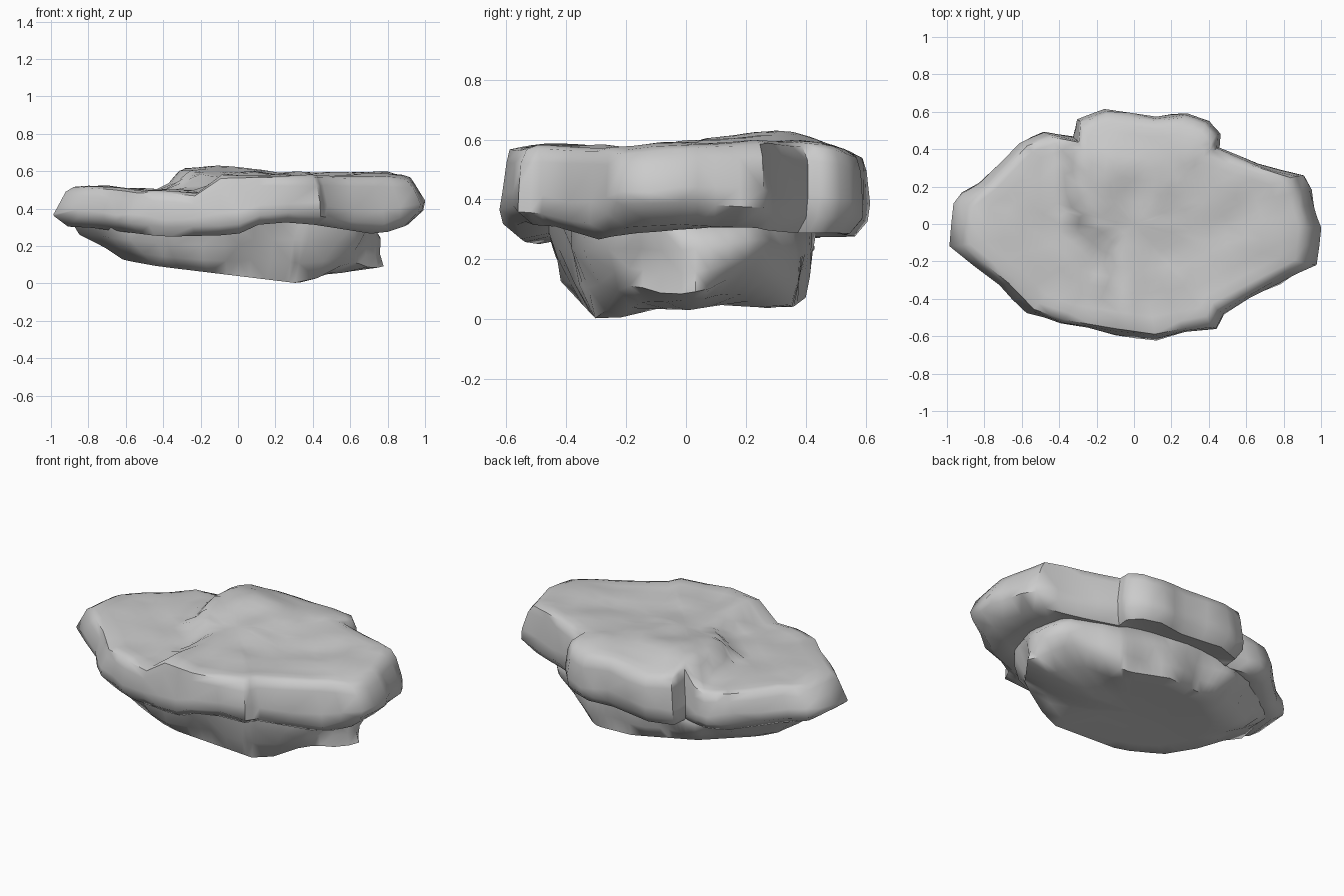
import bpy, bmesh, math
from mathutils import Vector, noise

cube = bpy.data.objects.get("Cube")
if cube:
    bpy.data.objects.remove(cube)

stone = bpy.data.materials.new("grey stone")
stone.use_nodes = True
GREY = (0.6, 0.6, 0.6, 1)
stone.diffuse_color = GREY
stone.node_tree.nodes["Principled BSDF"].inputs["Base Color"].default_value = GREY
stone.node_tree.nodes["Principled BSDF"].inputs["Roughness"].default_value = 0.9

# Plan outlines, counter-clockwise from the left side
RIM = [(1, -.02), (.96, .1), (.91, .26), (.68, .33), (.46, .41), (.47, .49), (.41, .56),
       (.29, .6), (.12, .58), (-.16, .62), (-.31, .57), (-.32, .46), (-.48, .49), (-.62, .44),
       (-.83, .22), (-.97, .11), (-1, -.12), (-.73, -.33), (-.58, -.48), (-.4, -.54),
       (-.1, -.59), (.12, -.62), (.44, -.56), (.48, -.48), (.78, -.32), (.98, -.22)]
NECK = [(.73, 0), (.66, .22), (.45, .34), (0, .44), (-.35, .42), (-.6, .35), (-.88, .1), (-.9, -.1),
        (-.64, -.35), (-.36, -.4), (-.33, -.46), (.18, -.46), (.24, -.39), (.5, -.38), (.68, -.2)]
FOOT = [(.78, .03), (.62, .23), (.36, .35), (.08, .4), (-.3, .32), (-.58, .12), (-.62, -.1),
        (-.45, -.28), (-.2, -.36), (.33, -.3), (.6, -.21)]


def interp(t, pairs):
    """Piecewise linear lookup."""
    if t <= pairs[0][0]:
        return pairs[0][1]
    for (a, u), (b, v) in zip(pairs, pairs[1:]):
        if t <= b:
            return u + (v - u) * (t - a) / (b - a)
    return pairs[-1][1]


def cast(poly, d):
    """Point where the ray from the centre along d leaves the outline."""
    best = 0
    for a, b in zip(poly, poly[1:] + poly[:1]):
        ex, ey = b[0] - a[0], b[1] - a[1]
        den = d[0] * ey - d[1] * ex
        if abs(den) > 1e-9:
            r = (a[0] * ey - a[1] * ex) / den
            s = (a[0] * d[1] - a[1] * d[0]) / den
            if r > 0 and -1e-6 <= s <= 1 + 1e-6:
                best = max(best, r)
    return d[0] * best, d[1] * best


def rough(x, y, z, size, amount):
    return noise.noise(Vector((x, y, z)) * size) * amount


def ring(poly, scale, height, narrow=1):
    pts = []
    for d in rays:
        x, y = cast(poly, d)
        x, y = x * scale * narrow, y * scale
        pts.append((x, y, height(x, y)))
    return pts


def blend(a, b, t):
    return [tuple(Vector(p).lerp(Vector(q), t)) for p, q in zip(a, b)]


def weather(row, scale, amount):
    """Push a ring in and out for rugged sides."""
    pts = []
    for x, y, z in row:
        k = scale + rough(x, y, z, 5, amount)
        pts.append((x * k, y * k, z))
    return pts


def loft(name, rings, bottom, top, angle):
    bm = bmesh.new()
    rows = [[bm.verts.new(p) for p in r] for r in rings]
    n = len(rays)
    for lo, hi in zip(rows, rows[1:]):
        for i in range(n):
            j = (i + 1) % n
            bm.faces.new((lo[i], lo[j], hi[j], hi[i]))
    low, high = bm.verts.new(bottom), bm.verts.new(top)
    for i in range(n):
        j = (i + 1) % n
        bm.faces.new((low, rows[0][j], rows[0][i]))
        bm.faces.new((high, rows[-1][i], rows[-1][j]))
    bmesh.ops.triangulate(bm, faces=bm.faces[:])
    bmesh.ops.recalc_face_normals(bm, faces=bm.faces[:])
    mesh = bpy.data.meshes.new(name)
    bm.to_mesh(mesh)
    bm.free()
    mesh.materials.append(stone)
    obj = bpy.data.objects.new(name, mesh)
    bpy.context.collection.objects.link(obj)
    bpy.ops.object.select_all(action='DESELECT')
    obj.select_set(True)
    bpy.context.view_layer.objects.active = obj
    bpy.ops.object.shade_smooth_by_angle(angle=math.radians(angle))


# Ray directions through every rim corner and edge midpoint
rays = []
for a, b in zip(RIM, RIM[1:] + RIM[:1]):
    rays += [Vector(a).normalized(), ((Vector(a) + Vector(b)) / 2).normalized()]


def top_z(x, y):
    """Upper surface: low terrace, raised terrace and the ledge between."""
    ledge = interp(y, [(-.5, -.13), (-.17, -.13), (-.02, -.28), (.2, -.36), (.6, -.33)])
    low = interp(x, [(-1, .48), (-.85, .525), (-.4, .5)]) + interp(y, [(-.6, -.02), (-.3, 0)])
    high = interp(y, [(-.6, .575), (-.2, .575), (.1, .595), (.35, .6), (.6, .55)])
    high += .03 * math.exp(-((x + .17) ** 2 + (y - .3) ** 2) / .03)
    high -= .02 * math.exp(-((x - .45) ** 2 + y ** 2) / .05)
    t = min(1, max(0, (x - ledge) / .09 + .5))
    return low + (high - low) * t + rough(x, y, 0, 5, .02)


def under_z(x, y):
    """Lower lip of the slab, wavy around the rim."""
    front = interp(x, [(-1, .31), (-.8, .3), (-.4, .25), (0, .26), (.06, .31), (.3, .33),
                       (.5, .3), (.75, .26), (1, .34)])
    back = interp(x, [(-1, .31), (-.5, .27), (0, .28), (.5, .29), (.8, .3), (1, .34)])
    return front + (back - front) * min(1, max(0, y * 2 + .5))


def middle_z(x, y):
    return top_z(x, y) * .42 + under_z(x, y) * .58 + rough(x, y, 3, 4, .04)


def base_z(x, y):
    """Underside, rising on both flanks of the left tip."""
    z = interp(x, [(-.62, .115), (.33, 0), (.55, .04), (.8, .075)]) + max(0, y + .3) * .06
    return z + 2 * max(0, abs(y) - .06) * max(0, x - .4)


# Overhanging upper slab
slab = [ring(RIM, .5, lambda x, y: .33),
        ring(RIM, .76, lambda x, y: under_z(x, y) + .02),
        ring(RIM, .91, under_z),
        weather(ring(RIM, 1, lambda x, y: under_z(x, y) + .05), .99, .05),
        weather(ring(RIM, 1, middle_z), .99, .03),
        weather(ring(RIM, .985, lambda x, y: top_z(x, y) - .055, .97), .99, .03),
        ring(RIM, .95, lambda x, y: top_z(x, y) - .012, .97)]
slab += [ring(RIM, s, top_z) for s in (.88, .8, .7, .6, .5, .4, .3, .2, .1)]
loft("upper_slab", slab, (0, 0, .33), (0, 0, top_z(0, 0)), 55)


# Tapered lower base with rugged sides
foot = ring(FOOT, 1, base_z)
neck = ring(NECK, 1, lambda x, y: under_z(x, y) + .03)
base = [ring(FOOT, .4, lambda x, y: base_z(x, y) + .01), ring(FOOT, .8, base_z), foot]
base += [weather(blend(foot, neck, t), 1.02, .13) for t in (.3, .65)]
base += [neck, ring(NECK, .5, lambda x, y: .42)]
loft("lower_base", base, (0, 0, base_z(0, 0) + .01), (0, 0, .42), 60)
